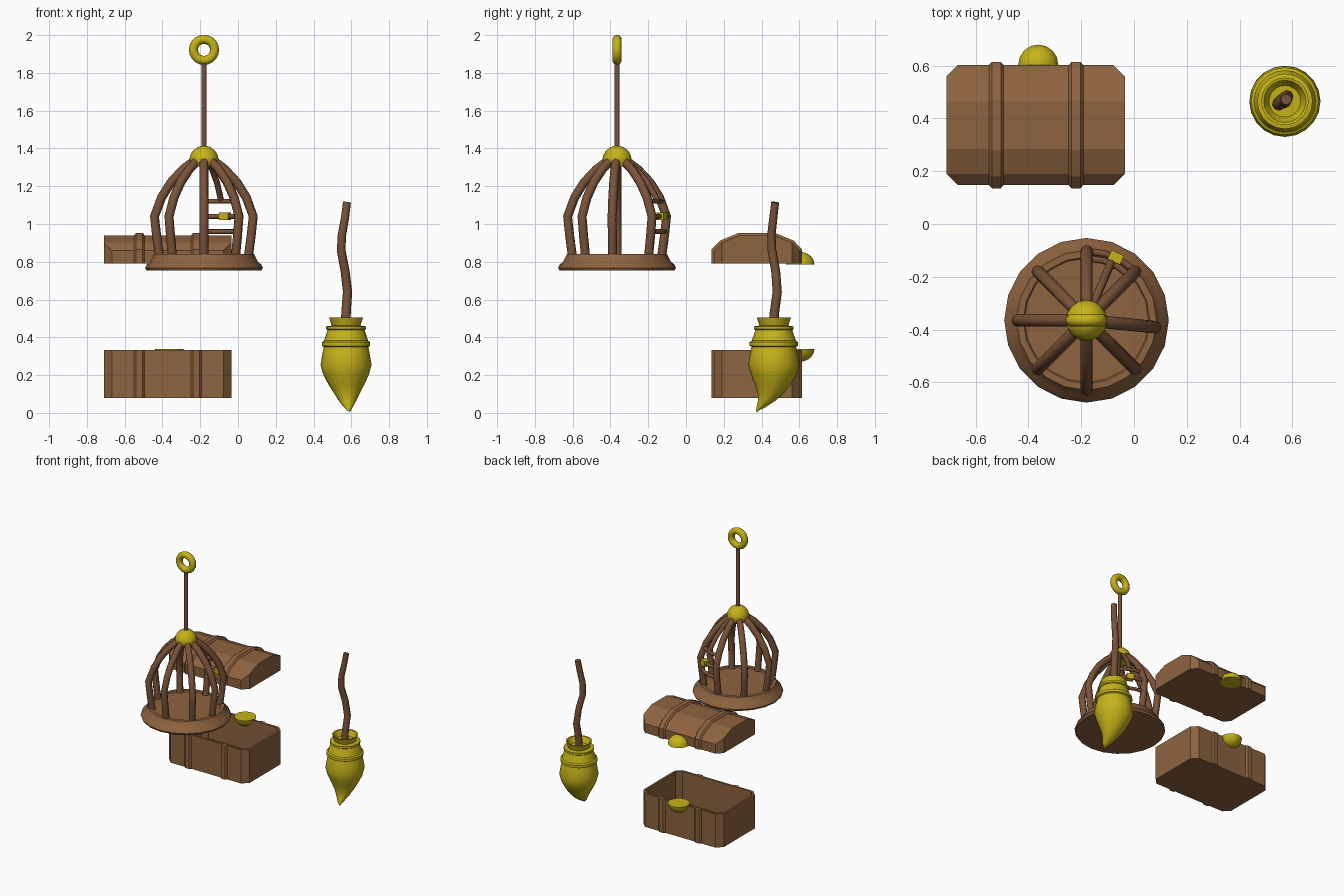
import bpy, bmesh
from math import sin, cos, pi, radians
from mathutils import Vector

if "Cube" in bpy.data.objects:
    bpy.data.objects.remove(bpy.data.objects["Cube"])


def material(name, c):
    m = bpy.data.materials.new(name)
    m.diffuse_color = (*c, 1)
    m.use_nodes = True
    m.node_tree.nodes["Principled BSDF"].inputs["Base Color"].default_value = m.diffuse_color
    return m


WOOD = material("wood", (0.27, 0.125, 0.05))
DARK = material("dark_wood", (0.19, 0.085, 0.04))
GOLD = material("gold", (0.56, 0.45, 0.01))


def skin(name, rings, mat, angle=None, closed=False):
    """Bridge rings of points into a capped (or looped) surface."""
    bm = bmesh.new()
    vs = [[bm.verts.new(p) for p in r] for r in rings]
    n = len(vs[0])
    for a, b in zip(vs, vs[1:] + ([vs[0]] if closed else [])):
        for i in range(n):
            j = (i + 1) % n
            bm.faces.new((a[i], a[j], b[j], b[i]))
    if not closed:
        bm.faces.new(vs[0][::-1])
        bm.faces.new(vs[-1])
    bmesh.ops.remove_doubles(bm, verts=bm.verts, dist=1e-5)
    bmesh.ops.recalc_face_normals(bm, faces=bm.faces)
    me = bpy.data.meshes.new(name)
    bm.to_mesh(me)
    bm.free()
    me.materials.append(mat)
    ob = bpy.data.objects.new(name, me)
    bpy.context.collection.objects.link(ob)
    if angle:
        bpy.ops.object.select_all(action='DESELECT')
        ob.select_set(True)
        bpy.context.view_layer.objects.active = ob
        bpy.ops.object.shade_smooth_by_angle(angle=radians(angle))
    return ob


def circle(c, u, v, r, n):
    return [c + r * (u * cos(2 * pi * i / n) + v * sin(2 * pi * i / n)) for i in range(n)]


def lathe(name, prof, mat, n=16, angle=35):
    """prof: (radius, x, y, z) per ring."""
    X, Y = Vector((1, 0, 0)), Vector((0, 1, 0))
    return skin(name, [circle(Vector(p[1:]), X, Y, p[0], n) for p in prof], mat, angle)


def tube(name, pts, r0, mat, r1=None, n=8):
    pts = [Vector(p) for p in pts]
    ref = Vector((0.3, 0.2, 1)) if abs((pts[-1] - pts[0]).normalized().z) < 0.7 else Vector((0.8, -0.6, 0))
    rings = []
    for i, p in enumerate(pts):
        t = (pts[min(i + 1, len(pts) - 1)] - pts[max(i - 1, 0)]).normalized()
        u = t.cross(ref).normalized()
        r = r0 + ((r1 or r0) - r0) * i / (len(pts) - 1)
        rings.append(circle(p, u, t.cross(u), r, n))
    return skin(name, rings, mat, 50)


# ---- Birdcage ----
CX, CY = -0.18, -0.365


def cage(r, a, z):
    return (CX + r * cos(a), CY + r * sin(a), z)


lathe("cage_base", [(r, CX, CY, z) for r, z in
      [(0.305, 0.755), (0.312, 0.768), (0.304, 0.785), (0.285, 0.80), (0.265, 0.84), (0.24, 0.84), (0.235, 0.832)]],
      WOOD, 20, 30)
for i in range(8):
    a = i * pi / 4 - (0.1 if i == 0 else 0)
    tube(f"cage_bar_{i + 1}", [cage(r, a, z) for r, z in
         [(0.235, 0.82), (0.25, 0.93), (0.262, 1.04), (0.225, 1.14), (0.175, 1.22), (0.11, 1.29), (0.05, 1.335)]],
         0.024, DARK)
# door rungs between two rear bars, with a latch
for i, z in enumerate((0.96, 1.04, 1.12)):
    r = (0.254, 0.262, 0.235)[i]
    tube(f"door_rung_{i + 1}", [cage(r, radians(d), z) for d in (90, 75, 60, 45)], 0.013, DARK)
tube("door_bar", [cage(r, radians(67), z) for r, z in [(0.235, 1.12), (0.175, 1.22), (0.11, 1.29), (0.05, 1.335)]],
     0.016, DARK)
lx = radians(65)
U, R = Vector((-sin(lx), cos(lx), 0)), Vector((cos(lx), sin(lx), 0))
skin("door_latch", [[Vector(cage(0.262, lx, z)) + U * s * 0.026 + R * t * 0.02
     for s, t in ((-1, -1), (1, -1), (1, 1), (-1, 1))] for z in (1.02, 1.062)], GOLD)

# domed cap, hanging rod and ring
lathe("cage_cap", [(0.066, CX, CY, 1.305), (0.078, CX, CY, 1.335)] +
      [(0.078 * cos(t), CX, CY, 1.335 + 0.08 * sin(t)) for t in (0.35, 0.7, 1.05, 1.35)], GOLD)
tube("hanging_rod", [(CX, CY, 1.39), (CX, CY, 1.86)], 0.014, DARK)
skin("hanging_ring", [circle(Vector((CX + 0.056 * cos(t), CY, 1.922 + 0.056 * sin(t))),
     Vector((cos(t), 0, sin(t))), Vector((0, 1, 0)), 0.024, 10)
     for t in [2 * pi * i / 20 for i in range(20)]], GOLD, 50, True)

# ---- Chest ----
X0, X1, Y0, Y1, C = -0.71, -0.035, 0.148, 0.602, 0.042
YM = (Y0 + Y1) / 2


def outline(d, z):
    a, b, c, e, k = X0 + d, X1 - d, Y0 + d, Y1 - d, C - 0.4 * d
    return [(a + k, c, z), (b - k, c, z), (b, c + k, z), (b, e - k, z),
            (b - k, e, z), (a + k, e, z), (a, e - k, z), (a, c + k, z)]


skin("chest_body", [outline(0, 0.078), outline(0, 0.333), outline(0.015, 0.333), outline(0.015, 0.095)], WOOD)


def arch(x, half, s=1.0):
    p = [(-half[0], 0), (-half[0], half[1]), (-0.185, 0.112), (-0.09, 0.15)]
    p += [(-y, z) for y, z in reversed(p)]
    return [(x, YM + y * s, 0.79 + z * (1 + (s - 1) * 1.6)) for y, z in p]


full, end = (0.227, 0.07), (0.185, 0.112)
skin("chest_lid", [arch(X0, end), arch(X0 + C, full), arch(X1 - C, full), arch(X1, end)], WOOD)
for k, sx in enumerate((-0.522, -0.22)):
    skin(f"lid_strap_{k + 1}", [arch(sx - 0.028, full, 1.001), arch(sx - 0.017, full, 1.055),
                                arch(sx + 0.017, full, 1.055), arch(sx + 0.028, full, 1.001)], WOOD)
    for label, y, d in (("front", Y0, -0.012), ("back", Y1, 0.012)):
        skin(f"body_strap_{label}_{k + 1}",
             [[(sx - w, yy, 0.078), (sx + w, yy, 0.078), (sx + w, yy, 0.333), (sx - w, yy, 0.333)]
              for w, yy in ((0.028, y), (0.017, y + d))], WOOD)

# split round clasp: lower half on the body, upper half on the lid
for name, z, s in (("body_clasp", 0.337, -1), ("lid_clasp", 0.786, 1)):
    lathe(name, [(0.076 * cos(t), -0.363, 0.604, z + s * 0.066 * sin(t))
                 for t in (0, 0.35, 0.7, 1.05, 1.35, 1.55)], GOLD)

# ---- Broom ----
BX, BY = 0.572, 0.465
lathe("broom_bristles", [(r, BX + dx, BY + dy, z) for r, dx, dy, z in [
    (0.004, 0.014, -0.09, 0.01), (0.022, 0.012, -0.07, 0.028), (0.045, 0.008, -0.04, 0.062),
    (0.066, 0.005, -0.018, 0.10), (0.095, 0.002, -0.006, 0.15), (0.122, 0, 0, 0.205),
    (0.135, 0, 0, 0.255), (0.126, 0, 0, 0.31), (0.118, 0, 0, 0.35), (0.128, 0, 0, 0.355),
    (0.128, 0, 0, 0.375), (0.117, 0, 0, 0.382), (0.098, 0, 0, 0.438), (0.105, 0, 0, 0.443),
    (0.105, 0, 0, 0.458), (0.076, 0, 0, 0.462), (0.09, 0, 0, 0.505),
    (0.08, 0, 0, 0.503), (0.06, 0, 0, 0.465)]], GOLD, 20)
tube("broom_handle", [(0.57, 0.465, 0.45), (0.572, 0.468, 0.53), (0.58, 0.483, 0.64), (0.567, 0.475, 0.75),
     (0.546, 0.455, 0.86), (0.55, 0.452, 0.94), (0.566, 0.462, 1.03), (0.577, 0.472, 1.115)], 0.026, DARK, 0.021)

# cap the very top of the hanging ring at two units, floor the broom tip at zero
for ob in bpy.context.collection.objects:
    if ob.name.startswith("broom_bristles"):
        ob.data.vertices[0].co.z = 0.0
